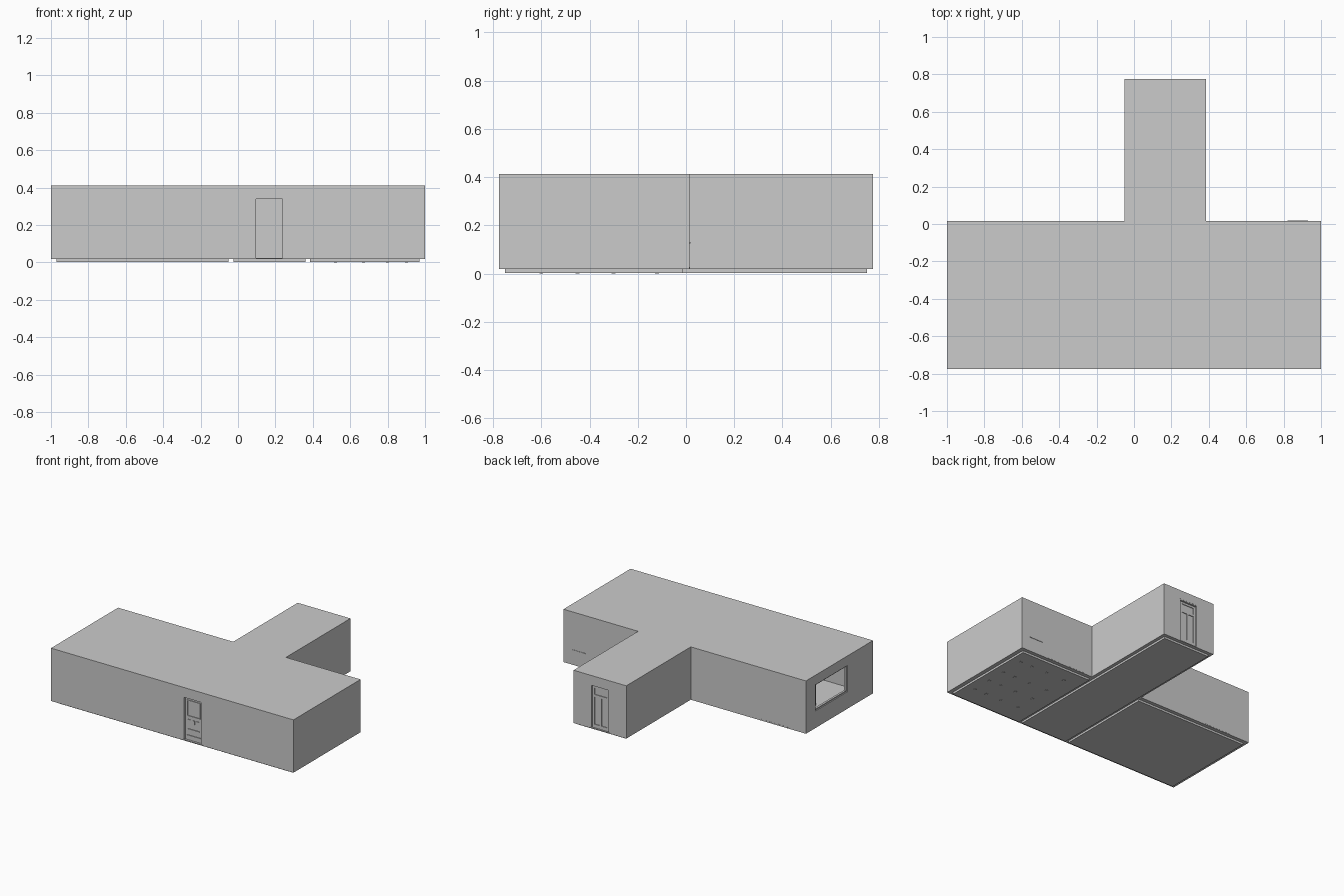
import bpy, bmesh, math

if "Cube" in bpy.data.objects:
    bpy.data.objects.remove(bpy.data.objects["Cube"])

def box(name, x0, x1, y0, y1, z0, z1):
    me = bpy.data.meshes.new(name)
    bm = bmesh.new()
    bmesh.ops.create_cube(bm, size=1)
    for v in bm.verts:
        v.co = ((x0 + x1) / 2 + v.co.x * (x1 - x0),
                (y0 + y1) / 2 + v.co.y * (y1 - y0),
                (z0 + z1) / 2 + v.co.z * (z1 - z0))
    bm.to_mesh(me)
    bm.free()
    ob = bpy.data.objects.new(name, me)
    bpy.context.collection.objects.link(ob)
    return ob

def cylinder(name, x, y, z0, z1, r, r2=None):
    bpy.ops.mesh.primitive_cone_add(vertices=20, radius1=r, radius2=r if r2 is None else r2,
                                    depth=z1 - z0, location=(x, y, (z0 + z1) / 2))
    ob = bpy.context.object
    ob.name = name
    bpy.ops.object.shade_smooth_by_angle(angle=math.radians(40))
    return ob

# T-shaped building block
BASE, TOP = 0.018, 0.412
outline = [(-1, -.775), (1, -.775), (1, .015), (.385, .015),
           (.385, .775), (-.05, .775), (-.05, .015), (-1, .015)]
me = bpy.data.meshes.new("building_shell")
bm = bmesh.new()
face = bm.faces.new([bm.verts.new((x, y, BASE)) for x, y in outline])
ext = bmesh.ops.extrude_face_region(bm, geom=[face])
for v in ext["geom"]:
    if isinstance(v, bmesh.types.BMVert):
        v.co.z = TOP
bmesh.ops.recalc_face_normals(bm, faces=bm.faces)
bm.to_mesh(me)
bm.free()
shell = bpy.data.objects.new("building_shell", me)
bpy.context.collection.objects.link(shell)

# Hollow the rooms and open the doors and window
rooms = {"left_room": (-.97, -.05, -.75, -.012),
         "hall": (-.024, .36, -.75, .75),
         "right_room": (.386, .97, -.75, -.012)}
DX0, DX1, DZ0, DZ1 = .09, .245, .024, .345
cuts = [(*r, -.05, .39) for r in rooms.values()]
cuts += [(DX0, DX1, -.8, -.7, DZ0, DZ1), (DX0, DX1, .7, .8, DZ0, DZ1),
         (-1.05, -.9, -.475, -.10, .145, .34)]
for c in cuts:
    cutter = box("opening_cutter", *c)
    cutter.hide_render = True
    mod = shell.modifiers.new("opening", 'BOOLEAN')
    mod.operation, mod.solver, mod.object = 'DIFFERENCE', 'EXACT', cutter
    bpy.context.view_layer.objects.active = shell
    bpy.ops.object.modifier_apply(modifier=mod.name)
    bpy.data.objects.remove(cutter)

# Floor slabs, showing a little below the walls
for name, (x0, x1, y0, y1) in rooms.items():
    box(name + "_floor", x0, x1, y0, y1, .003, .022)

# Feet just breaking through the right room floor
for x in (.52, .67, .80, .90):
    for y in (-.6, -.45, -.3, -.12):
        box("floor_stud", x - .008, x + .008, y - .008, y + .008, 0, .01)

def door(side, y_face, s, panels):
    """s points outwards; panels are (x0, x1, z0, z1) raised strips."""
    def part(name, x0, x1, z0, z1, near, far):
        a, b = sorted((y_face - s * near, y_face - s * far))
        box(side + name, x0, x1, a, b, z0, z1)
    part("_door_slab", DX0, DX1, DZ0, DZ1, .015, .024)
    for x in (DX0, DX1 - .007):
        part("_door_jamb", x, x + .007, DZ0, DZ1, .001, .015)
    part("_door_head", DX0 + .007, DX1 - .007, DZ1 - .007, DZ1, .001, .015)
    for p in panels:
        part("_door_trim", *p, .010, .015)

# Front door: glazing frame, small blocks, handle rail and lower rails
door("front", -.775, -1,
     [(.113, .222, .315, .321), (.113, .222, .200, .206),
      (.113, .119, .206, .315), (.216, .222, .206, .315),
      (.122, .214, .102, .108), (.113, .222, .055, .061)]
     + [(x, x + .02, .150, .178) for x in (.122, .157, .192)])

# Back door: edge stiles, cross rails and centre stile
door("back", .775, 1,
     [(.099, .115, .024, .335), (.220, .236, .024, .335), (.162, .173, .05, .255),
      (.115, .220, .255, .272), (.115, .220, .320, .335), (.115, .220, .024, .05)])

# Window frame on the left wall
for y in (-.475, -.108):
    box("window_side", -.992, -.976, y, y + .008, .145, .34)
for z in (.145, .332):
    box("window_rail", -.992, -.976, -.467, -.108, z, z + .008)

# Left room furniture seen through the window
box("table_top", -.72, -.38, -.48, -.22, .125, .137)
for x in (-.71, -.40):
    for y in (-.47, -.24):
        box("table_leg", x, x + .012, y, y + .012, .02, .125)
for x in (-.80, -.34):
    box("chair_seat", x, x + .08, -.39, -.31, .085, .095)
    bx = x if x < -.5 else x + .07
    box("chair_back", bx, bx + .01, -.39, -.31, .095, .20)
    for lx in (x, x + .07):
        for ly in (-.39, -.32):
            box("chair_leg", lx, lx + .01, ly, ly + .01, .02, .085)
cylinder("lamp_base", -.85, -.10, .022, .03, .03)
cylinder("lamp_pole", -.85, -.10, .03, .24, .006)
cylinder("lamp_shade", -.85, -.10, .23, .29, .045, .028)
box("cabinet", -.14, -.052, -.55, -.15, .022, .17)

# Shelf edge and skirting pieces just breaking through the back walls
box("shelf_edge", .82, .93, -.04, .018, .125, .131)
for x0, x1 in ((.45, .58), (.66, .78), (-.85, -.62)):
    box("skirting_edge", x0, x1, -.005, .016, .022, .028)
